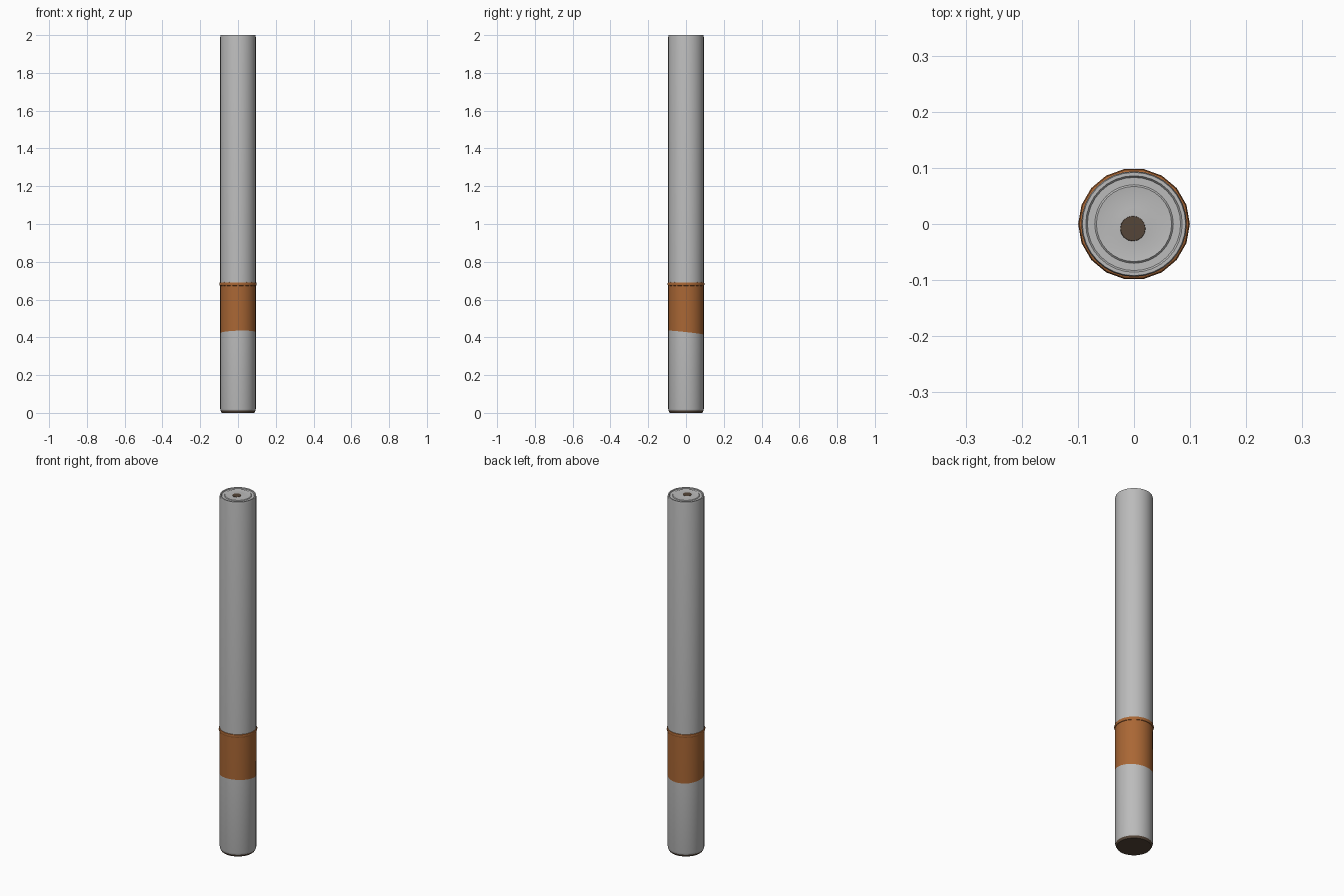
import bpy, bmesh, math

if "Cube" in bpy.data.objects:
    bpy.data.objects.remove(bpy.data.objects["Cube"])


def material(name, rgb):
    m = bpy.data.materials.new(name)
    m.diffuse_color = (*rgb, 1)
    m.use_nodes = True
    m.node_tree.nodes["Principled BSDF"].inputs["Base Color"].default_value = m.diffuse_color
    return m


grey = material("light grey", (0.50, 0.50, 0.50))
copper = material("copper orange", (0.40, 0.135, 0.035))
brown = material("dark brown", (0.09, 0.06, 0.04))


def lathe(name, profile, segs, mats, pick, tilt=None):
    """Revolve (radius, z) points about z; pick(i) gives the material of strip i."""
    bm = bmesh.new()
    rings = []
    for r, z in profile:
        if r == 0:
            rings.append([bm.verts.new((0, 0, z))] * segs)
            continue
        ring = []
        for k in range(segs):
            a = 2 * math.pi * k / segs
            x, y = r * math.cos(a), r * math.sin(a)
            ring.append(bm.verts.new((x, y, z + (tilt(x, y, z) if tilt else 0))))
        rings.append(ring)
    for i in range(len(rings) - 1):
        a, b = rings[i], rings[i + 1]
        for k in range(segs):
            n = (k + 1) % segs
            vs = list(dict.fromkeys((a[k], a[n], b[n], b[k])))
            f = bm.faces.new(vs)
            f.material_index = pick(i)
    bmesh.ops.recalc_face_normals(bm, faces=bm.faces)
    me = bpy.data.meshes.new(name)
    bm.to_mesh(me)
    bm.free()
    ob = bpy.data.objects.new(name, me)
    bpy.context.collection.objects.link(ob)
    for m in mats:
        me.materials.append(m)
    bpy.context.view_layer.objects.active = ob
    ob.select_set(True)
    bpy.ops.object.shade_smooth_by_angle(angle=math.radians(35))
    ob.select_set(False)
    return ob


# rod: brown base, grey lower part, copper band, grey upper part, ringed top
profile = [(0, 0), (0.086, 0), (0.092, 0.012), (0.094, 0.022),
           (0.094, 0.425), (0.0945, 0.672),
           (0.094, 0.69), (0.094, 1.99), (0.092, 2.0),
           (0.086, 2.0), (0.083, 1.996), (0.07, 1.996), (0.067, 1.999),
           (0.052, 1.997), (0.03, 1.998), (0, 2.0)]


def rod_colour(i):
    if i <= 1:
        return 2
    return 1 if i in (4, 5) else 0


# the lower edge of the copper band runs slightly aslant
lathe("rod", profile, 32, (grey, copper, brown), rod_colour,
      lambda x, y, z: -0.11 * y + 0.03 * x if z == 0.425 else 0)

# raised lip on top of the copper band
lathe("band_lip", [(0.093, 0.672), (0.0975, 0.674), (0.0995, 0.682),
                   (0.0975, 0.69), (0.093, 0.692)], 18,
      (copper,), lambda i: 0)

# small brown spot on the top face
spot = lathe("top_spot", [(0, 1.997), (0.023, 1.997), (0.022, 2.0), (0, 2.0005)],
             16, (brown,), lambda i: 0)
spot.location = (-0.002, -0.008, 0)
